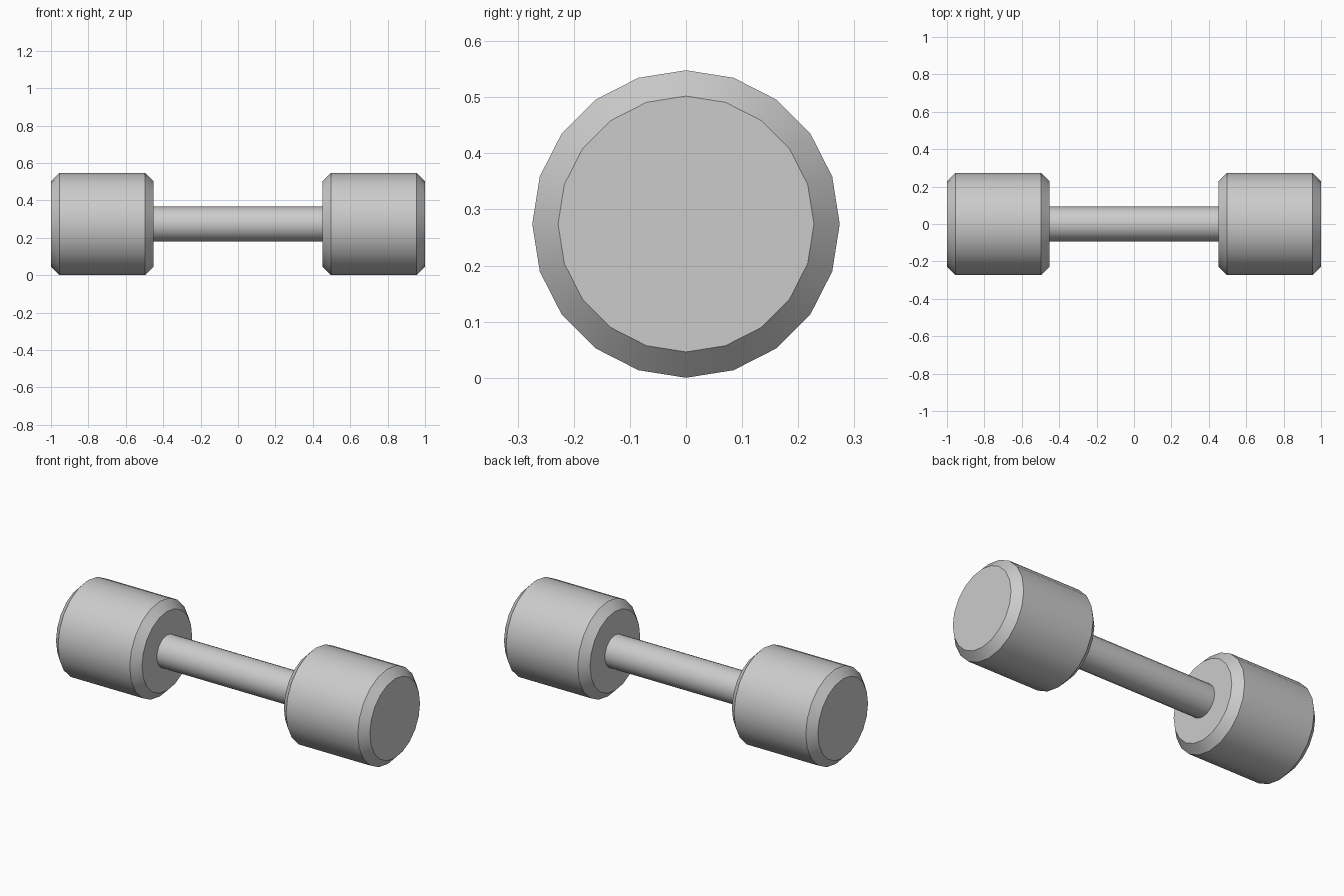
import bpy
import bmesh
from math import pi, radians
from mathutils import Matrix, Vector

SIDES = 20
AXIS_Z = 0.274

cube = bpy.data.objects.get("Cube")
if cube:
    bpy.data.objects.remove(cube, do_unlink=True)

# One grey metal for the whole model
metal = bpy.data.materials.new("grey_metal")
metal.use_nodes = True
grey = (0.6, 0.6, 0.6, 1)
metal.diffuse_color = grey
metal.node_tree.nodes["Principled BSDF"].inputs["Base Color"].default_value = grey


def lathe(name, profile, caps=True):
    """Revolve (x, radius) points around the bar axis."""
    bm = bmesh.new()
    rings = []
    for x, r in profile:
        rings.append([bm.verts.new(Matrix.Rotation(2 * pi * i / SIDES, 3, "X") @ Vector((x, 0, r)))
                      for i in range(SIDES)])
    for a, b in zip(rings, rings[1:]):
        for i in range(SIDES):
            j = (i + 1) % SIDES
            bm.faces.new((a[i], a[j], b[j], b[i]))
    if caps:
        bm.faces.new(rings[0])
        bm.faces.new(rings[-1])
    bmesh.ops.recalc_face_normals(bm, faces=bm.faces)
    mesh = bpy.data.meshes.new(name)
    bm.to_mesh(mesh)
    bm.free()
    mesh.materials.append(metal)
    obj = bpy.data.objects.new(name, mesh)
    obj.location.z = AXIS_Z
    bpy.context.collection.objects.link(obj)
    bpy.ops.object.select_all(action="DESELECT")
    obj.select_set(True)
    bpy.context.view_layer.objects.active = obj
    bpy.ops.object.shade_smooth_by_angle(angle=radians(30))
    return obj


# Chamfered weights at both ends
weight = [(0.452, 0.228), (0.498, 0.274), (0.955, 0.274), (1.0, 0.228)]
for side, sign in (("left", 1), ("right", -1)):
    lathe(side + "_weight", [(sign * x, r) for x, r in weight])

# Handle bar, with its ends set just inside the weights
lathe("handle_bar", [(-0.46, 0.093), (0.46, 0.093)])
